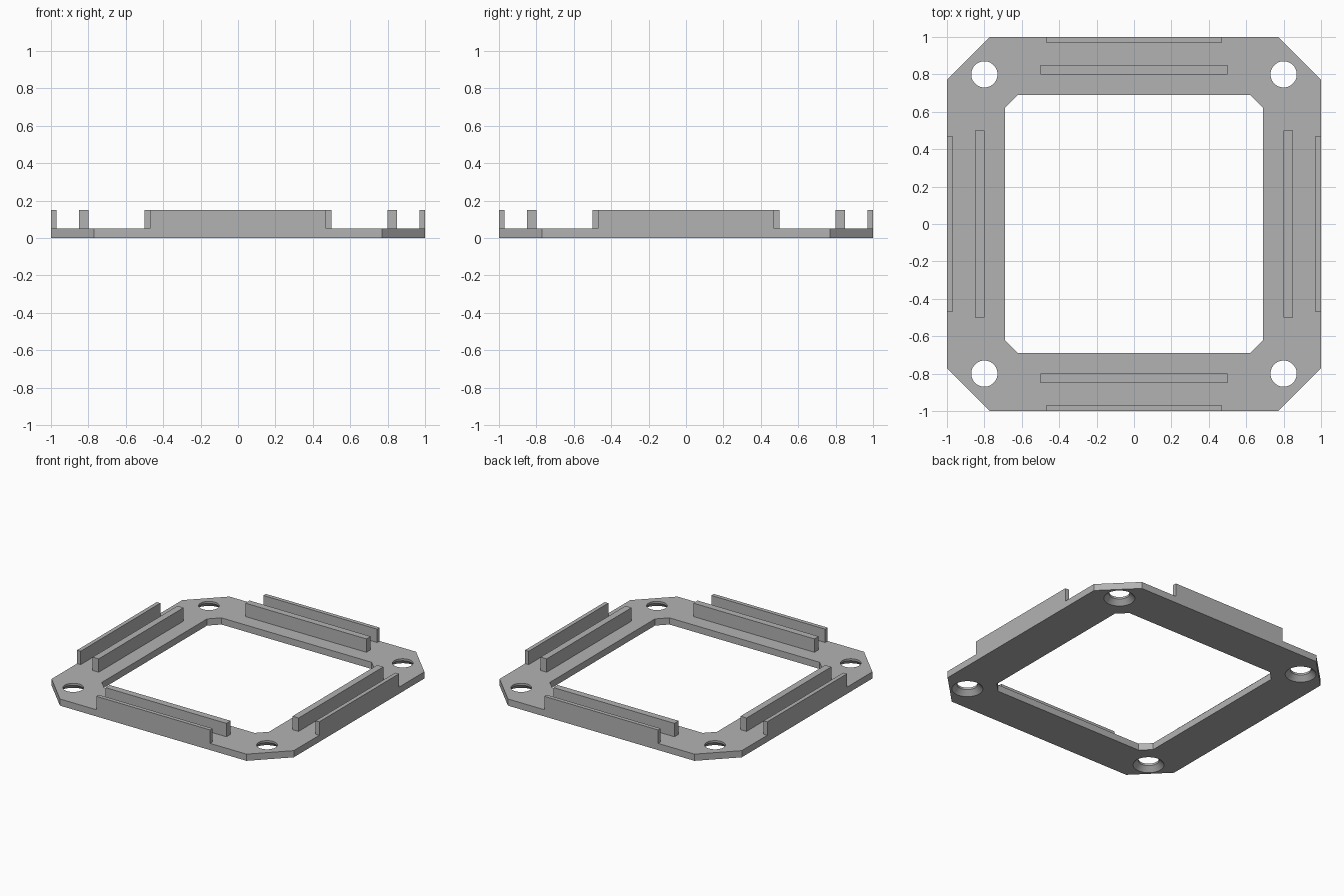
import bpy, bmesh, math

if "Cube" in bpy.data.objects:
    bpy.data.objects.remove(bpy.data.objects["Cube"])

grey = bpy.data.materials.new("plain grey")
grey.diffuse_color = (0.45, 0.45, 0.45, 1)
grey.use_nodes = True
grey.node_tree.nodes["Principled BSDF"].inputs["Base Color"].default_value = grey.diffuse_color


def make_object(name, bm):
    bmesh.ops.recalc_face_normals(bm, faces=bm.faces)
    mesh = bpy.data.meshes.new(name)
    bm.to_mesh(mesh)
    bm.free()
    mesh.materials.append(grey)
    obj = bpy.data.objects.new(name, mesh)
    bpy.context.collection.objects.link(obj)
    return obj


def loft(bm, rings, closed=False):
    """Skin a stack of equal-length point rings, capped or joined end to end."""
    loops = [[bm.verts.new(p) for p in ring] for ring in rings]
    n = len(loops[0])
    pairs = list(zip(loops, loops[1:])) + ([(loops[-1], loops[0])] if closed else [])
    for a, b in pairs:
        for i in range(n):
            j = (i + 1) % n
            bm.faces.new((a[i], a[j], b[j], b[i]))
    if not closed:
        bm.faces.new(loops[0])
        bm.faces.new(loops[-1])


def clipped_square(half, corner, z):
    pts = []
    for k in range(4):
        c, s = round(math.cos(k * math.pi / 2)), round(math.sin(k * math.pi / 2))
        pts += [(x * c - y * s, x * s + y * c, z) for x, y in ((half, corner), (corner, half))]
    return pts


def circle(cx, cy, r, z, n=48):
    return [(cx + r * math.cos(2 * math.pi * i / n), cy + r * math.sin(2 * math.pi * i / n), z)
            for i in range(n)]


THICK, TOP = 0.05, 0.15

# Square frame with clipped corners and a clipped square opening
bm = bmesh.new()
loft(bm, [clipped_square(1, 0.77, 0), clipped_square(1, 0.77, THICK),
          clipped_square(0.69, 0.62, THICK), clipped_square(0.69, 0.62, 0)], closed=True)
frame = make_object("base_frame", bm)

# Countersunk screw holes, widening towards the underside
bm = bmesh.new()
for x in (-0.8, 0.8):
    for y in (-0.8, 0.8):
        loft(bm, [circle(x, y, 0.125, -0.02), circle(x, y, 0.07, 0.035), circle(x, y, 0.07, 0.1)])
cutter = make_object("hole_cutter", bm)
cutter.hide_render = True
mod = frame.modifiers.new("screw holes", 'BOOLEAN')
mod.operation = 'DIFFERENCE'
mod.solver = 'EXACT'
mod.object = cutter
bpy.context.view_layer.objects.active = frame
frame.select_set(True)
bpy.ops.object.modifier_apply(modifier=mod.name)
bpy.data.objects.remove(cutter)
bpy.ops.object.shade_smooth_by_angle(angle=math.radians(30))


# Inner and outer rails on each of the four sides
def rail(name, half_len, y0, y1, turn):
    bm = bmesh.new()
    loft(bm, [[(-half_len, y0, z), (half_len, y0, z), (half_len, y1, z), (-half_len, y1, z)]
              for z in (THICK, TOP)])
    make_object(name, bm).rotation_euler.z = turn


for k, side in enumerate(("front", "right", "back", "left")):
    rail(side + "_outer_rail", 0.47, -1.0, -0.97, k * math.pi / 2)
    rail(side + "_inner_rail", 0.50, -0.85, -0.80, k * math.pi / 2)
